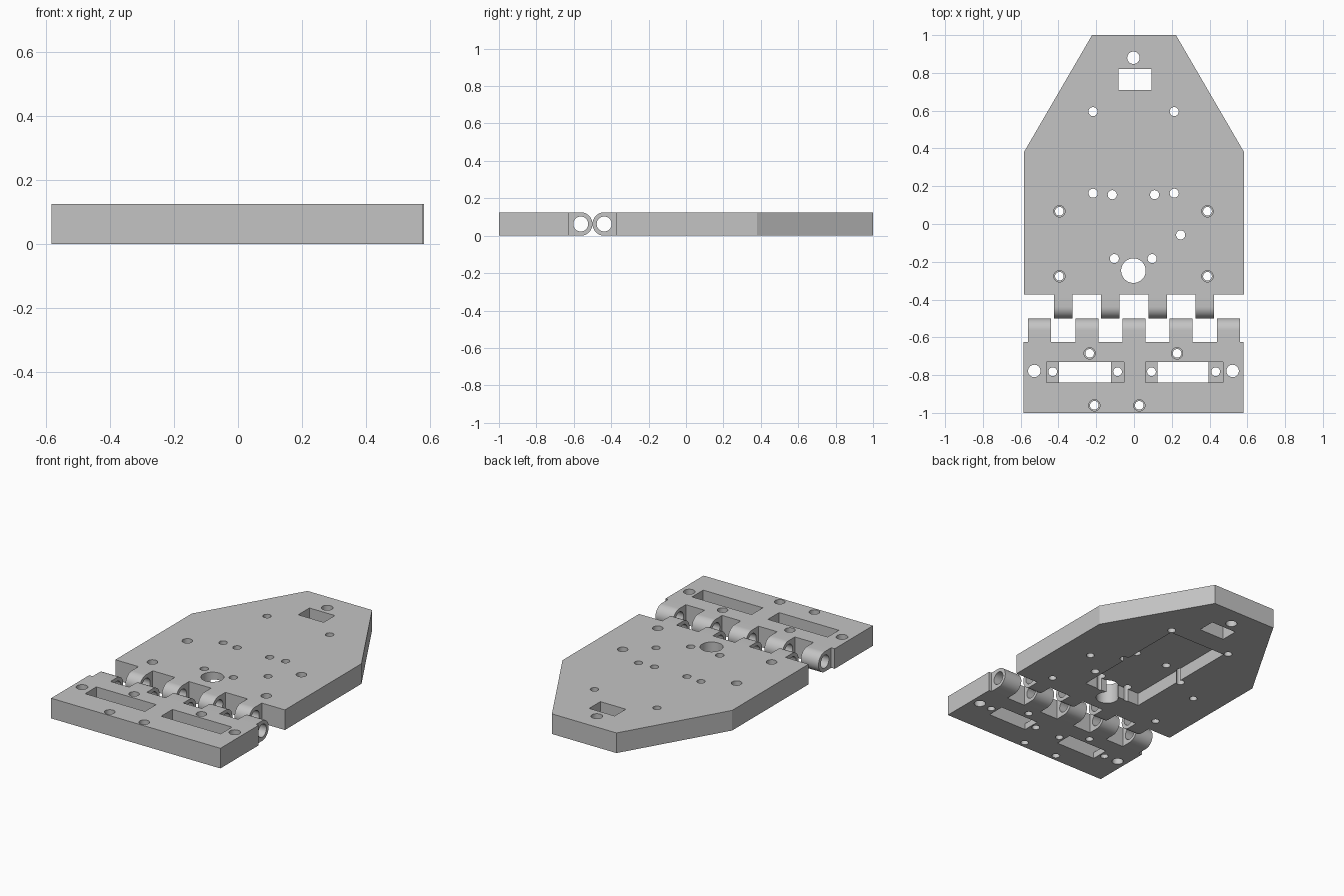
import bpy, bmesh
from math import sin, cos, pi, radians
from mathutils import Vector

cube = bpy.data.objects.get("Cube")
if cube:
    bpy.data.objects.remove(cube, do_unlink=True)

T = 0.125          # plate thickness
R = T / 2          # knuckle radius

grey = bpy.data.materials.new("plain_grey")
grey.use_nodes = True
grey.diffuse_color = (0.55, 0.55, 0.55, 1)
grey.node_tree.nodes["Principled BSDF"].inputs["Base Color"].default_value = (0.55, 0.55, 0.55, 1)


def prism(name, base, direction):
    """Extrude a closed outline of 3D points along a direction."""
    bm = bmesh.new()
    face = bm.faces.new([bm.verts.new(p) for p in base])
    out = bmesh.ops.extrude_face_region(bm, geom=[face])
    moved = [g for g in out["geom"] if isinstance(g, bmesh.types.BMVert)]
    bmesh.ops.translate(bm, verts=moved, vec=Vector(direction))
    bmesh.ops.recalc_face_normals(bm, faces=bm.faces)
    mesh = bpy.data.meshes.new(name)
    bm.to_mesh(mesh)
    bm.free()
    mesh.materials.append(grey)
    obj = bpy.data.objects.new(name, mesh)
    bpy.context.collection.objects.link(obj)
    return obj


def cut(target, cutter):
    """Subtract a cutter, keep the result and drop the cutter."""
    mod = target.modifiers.new("cut", "BOOLEAN")
    mod.operation = "DIFFERENCE"
    mod.solver = "EXACT"
    mod.object = cutter
    graph = bpy.context.evaluated_depsgraph_get()
    mesh = bpy.data.meshes.new_from_object(target.evaluated_get(graph))
    target.modifiers.clear()
    target.data = mesh
    bpy.data.objects.remove(cutter, do_unlink=True)


def hole(target, x, y, r, z0=-0.1, z1=0.3, n=32):
    ring = [(x + r * cos(2 * pi * i / n), y + r * sin(2 * pi * i / n), z0) for i in range(n)]
    cut(target, prism("cutter", ring, (0, 0, z1 - z0)))


def pocket(target, x0, x1, y0, y1, z0=-0.1, z1=0.3):
    base = [(x0, y0, z0), (x1, y0, z0), (x1, y1, z0), (x0, y1, z0)]
    cut(target, prism("cutter", base, (0, 0, z1 - z0)))


def stepped_hole(target, x, y):
    hole(target, x, y, 0.023)
    hole(target, x, y, 0.030, z0=0.06)


def knuckle(name, x, width, y_root, y_axis):
    """Hinge eye: square at the plate, round at the free end, bored along x."""
    s = 1 if y_axis > y_root else -1
    x0 = x - width / 2
    arc = [radians(-90 + 180 * i / 24) for i in range(25)]
    base = [(x0, y_root, 0)]
    base += [(x0, y_axis + s * R * cos(a), R + R * sin(a)) for a in arc]
    base += [(x0, y_root, T)]
    obj = prism(name, base, (width, 0, 0))
    bore = [(x0 - 0.05, y_axis + 0.04 * cos(2 * pi * i / 32), R + 0.04 * sin(2 * pi * i / 32))
            for i in range(32)]
    cut(obj, prism("cutter", bore, (width + 0.1, 0, 0)))
    return obj


parts = []

# Tapered rear plate
half = [(0.583, -0.372), (0.583, 0.38), (0.222, 1.0)]
outline = half + [(-x, y) for x, y in reversed(half)]
rear = prism("rear_plate", [(x, y, 0) for x, y in outline], (0, 0, T))
parts.append(rear)
pocket(rear, -0.20, 0.20, -0.20, 0.575, z1=0.08)      # underside recess
pocket(rear, -0.083, 0.092, 0.71, 0.82)               # window
hole(rear, -0.003, 0.88, 0.033)
hole(rear, -0.003, -0.247, 0.065, n=48)
for x, y in [(-0.217, 0.595), (0.213, 0.595), (-0.217, 0.163), (0.213, 0.163),
             (-0.115, 0.155), (0.109, 0.155), (0.247, -0.058),
             (-0.104, -0.183), (0.096, -0.183)]:
    hole(rear, x, y, 0.024)
for x in (-0.395, 0.389):
    for y in (0.067, -0.277):
        stepped_hole(rear, x, y)

# Front plate with two stepped slots
front = prism("front_plate", [(-0.585, -1, 0), (0.579, -1, 0), (0.579, -0.625, 0), (-0.585, -0.625, 0)],
              (0, 0, T))
parts.append(front)
for x0, x1, w0, w1 in [(-0.463, -0.052, -0.398, -0.122), (0.06, 0.47, 0.125, 0.395)]:
    pocket(front, x0, x1, -0.84, -0.73, z0=0.04)
    pocket(front, w0, w1, -0.84, -0.73)
    for x in ((x0 + w0) / 2, (x1 + w1) / 2):
        hole(front, x, -0.782, 0.023)
for x in (-0.528, 0.522):
    hole(front, x, -0.778, 0.033)
for x, y in [(-0.235, -0.685), (0.228, -0.685), (-0.21, -0.96), (0.028, -0.96)]:
    stepped_hole(front, x, y)

# Interleaving hinge knuckles
for i in range(4):
    parts.append(knuckle(f"rear_knuckle_{i + 1}", -0.375 + 0.25 * i, 0.098, -0.372, -0.4375))
for i in range(5):
    parts.append(knuckle(f"front_knuckle_{i + 1}", -0.5 + 0.25 * i, 0.122, -0.625, -0.5625))

# Smooth round walls, crisp edges
bpy.ops.object.select_all(action="DESELECT")
for obj in parts:
    obj.select_set(True)
bpy.context.view_layer.objects.active = parts[0]
bpy.ops.object.shade_smooth_by_angle(angle=radians(30))
